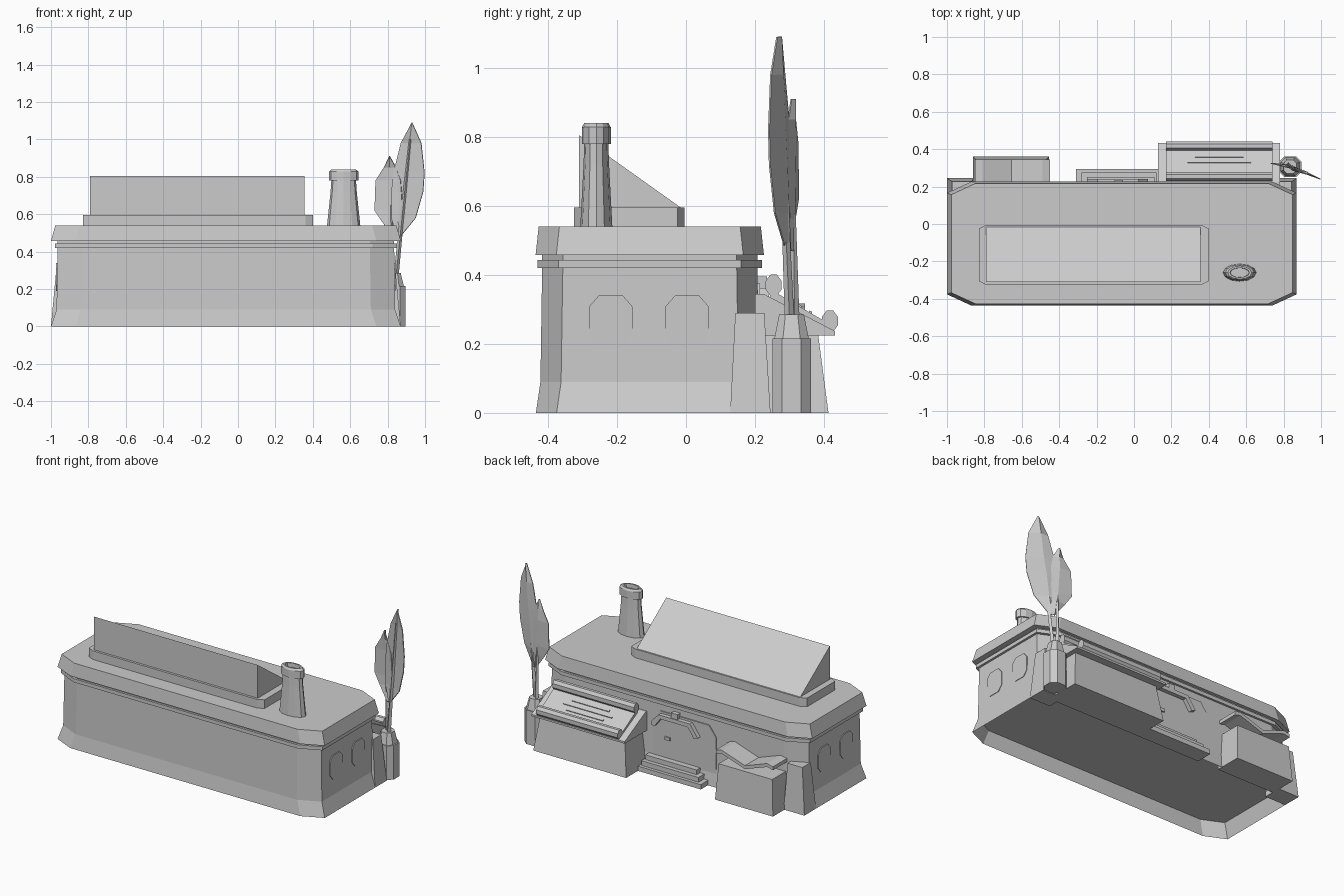
import bpy, bmesh, math

if "Cube" in bpy.data.objects:
    bpy.data.objects.remove(bpy.data.objects["Cube"], do_unlink=True)

grey = bpy.data.materials.new("plain_grey")
grey.use_nodes = True
grey.diffuse_color = (0.6, 0.6, 0.6, 1)
grey.node_tree.nodes["Principled BSDF"].inputs["Base Color"].default_value = (0.6, 0.6, 0.6, 1)


def build(name, verts, faces, fix=True):
    bm = bmesh.new()
    vs = [bm.verts.new(v) for v in verts]
    for f in faces:
        bm.faces.new([vs[i] for i in f])
    if fix:
        bmesh.ops.recalc_face_normals(bm, faces=bm.faces)
    mesh = bpy.data.meshes.new(name)
    bm.to_mesh(mesh)
    bm.free()
    mesh.materials.append(grey)
    ob = bpy.data.objects.new(name, mesh)
    bpy.context.collection.objects.link(ob)
    return ob


def loft(name, rings, bottom=True, top=True):
    """Skin a stack of equal-length point rings."""
    n = len(rings[0])
    faces = [(r * n + i, r * n + (i + 1) % n, (r + 1) * n + (i + 1) % n, (r + 1) * n + i)
             for r in range(len(rings) - 1) for i in range(n)]
    if bottom:
        faces.append(tuple(range(n))[::-1])
    if top:
        faces.append(tuple((len(rings) - 1) * n + i for i in range(n)))
    return build(name, [p for ring in rings for p in ring], faces)


def prism(name, pts, axis, lo, hi):
    """Extrude a 2D outline along the given axis."""
    place = {"x": lambda p, d: (d, p[0], p[1]),
             "y": lambda p, d: (p[0], d, p[1]),
             "z": lambda p, d: (p[0], p[1], d)}[axis]
    return loft(name, [[place(p, d) for p in pts] for d in (lo, hi)])


def chamfered(cx, cy, hx, hy, kx, ky):
    """Rectangle outline with cut corners."""
    q = [(hx, -hy + ky), (hx, hy - ky), (hx - kx, hy), (-hx + kx, hy),
         (-hx, hy - ky), (-hx, -hy + ky), (-hx + kx, -hy), (hx - kx, -hy)]
    return [(cx + a, cy + b) for a, b in q]


def rect(x0, x1, y0, y1, z):
    return [(x0, y0, z), (x1, y0, z), (x1, y1, z), (x0, y1, z)]


def box(name, x0, x1, y0, y1, z0, z1):
    return loft(name, [rect(x0, x1, y0, y1, z0), rect(x0, x1, y0, y1, z1)])


CX, CY = -0.065, -0.105


def hull_ring(z, hx, hy):
    return [(x, y, z) for x, y in chamfered(CX, CY, hx, hy, 0.13, 0.06)]


# Building shell: flared open skirt, walls, band and overhanging roof
loft("building_shell", [hull_ring(*r) for r in (
    (0, 0.935, 0.33), (0.09, 0.905, 0.317), (0.42, 0.9, 0.312), (0.42, 0.914, 0.325),
    (0.443, 0.914, 0.325), (0.443, 0.9, 0.312), (0.457, 0.9, 0.312),
    (0.457, 0.935, 0.331), (0.54, 0.912, 0.322))], bottom=False)
build("floor", hull_ring(0.09, 0.904, 0.316), [tuple(range(8))[::-1]], fix=False)

# End windows
for side in (-1, 1):
    wall = CX + side * 0.903
    for i, y in enumerate((-0.218, 0.003)):
        prism(f"window_{'left' if side > 0 else 'right'}_{i + 1}",
              chamfered(y, 0.265, 0.063, 0.075, 0.028, 0.032), "x", wall - 0.004, wall + 0.004)

# Rooftop plinth and sloped skylight
prism("skylight_plinth", chamfered(-0.215, -0.165, 0.615, 0.16, 0.04, 0.02), "z", 0.53, 0.595)
prism("skylight", [(-0.31, 0.59), (-0.31, 0.805), (-0.015, 0.595), (-0.015, 0.59)],
      "x", -0.79, 0.355)


# Oval chimney with a collar and a shallow flue
def oval(z, rx, ry, n=12):
    return [(0.565 + rx * math.cos(math.tau * i / n),
             -0.26 + ry * math.sin(math.tau * i / n), z) for i in range(n)]


loft("chimney", [oval(*r) for r in (
    (0.53, 0.09, 0.047), (0.72, 0.07, 0.037), (0.78, 0.066, 0.035), (0.78, 0.078, 0.042),
    (0.828, 0.078, 0.042), (0.84, 0.064, 0.035), (0.84, 0.052, 0.026), (0.815, 0.05, 0.025))])

# Rear corner pillars
for side, label in ((-1, "right"), (1, "left")):
    a, b = sorted((CX + side * 0.935, CX + side * 0.79))
    c, d = sorted((CX + side * 0.908, CX + side * 0.805))
    loft(f"pillar_{label}", [rect(a, b, 0.128, 0.245, 0), rect(c, d, 0.143, 0.227, 0.29)])

# Serving counter with a sloped roller tray
loft("counter_base", [rect(0.13, 0.78, 0.19, 0.413, 0), rect(0.16, 0.75, 0.19, 0.383, 0.227)])
prism("counter_top", [(0.2, 0.225), (0.432, 0.225), (0.432, 0.237), (0.225, 0.345), (0.2, 0.345)],
      "x", 0.127, 0.78)
prism("tray_sheet", [(0.24, 0.33), (0.41, 0.24), (0.415, 0.258), (0.25, 0.355)], "x", 0.17, 0.74)
for label, y, z in (("upper", 0.254, 0.37), ("lower", 0.417, 0.266)):
    pts = [(y + 0.025 * math.cos(math.tau * (i + 0.5) / 8),
            z + 0.033 * math.sin(math.tau * (i + 0.5) / 8)) for i in range(8)]
    prism(f"tray_roller_{label}", pts, "x", 0.17, 0.74)
for i, (y, half) in enumerate(((0.3, 0.13), (0.33, 0.17), (0.36, 0.13))):
    z = 0.355 - (y - 0.25) * 0.588
    prism(f"tray_slat_{i + 1}", [(y - 0.004, z), (y + 0.004, z - 0.005),
                                 (y + 0.006, z + 0.002), (y - 0.002, z + 0.007)],
          "x", 0.455 - half, 0.455 + half)

# Rear door with hood, lamp, knob and steps
prism("door", [(-0.36, 0.08), (0.08, 0.08), (0.08, 0.31), (0.03, 0.375),
               (-0.31, 0.375), (-0.36, 0.31)], "y", 0.2, 0.214)
prism("door_hood", [(0.075, 0.285), (0.075, 0.31), (0.025, 0.362), (-0.195, 0.362),
                    (-0.25, 0.285), (-0.222, 0.275), (-0.18, 0.338), (0.012, 0.338),
                    (0.052, 0.285)], "y", 0.2, 0.24)
box("door_lamp", -0.105, -0.06, 0.2, 0.235, 0.36, 0.395)
box("door_knob", -0.04, -0.005, 0.2, 0.222, 0.205, 0.225)
for i, (depth, x1) in enumerate(((0.295, 0.13), (0.275, 0.12), (0.25, 0.11))):
    box(f"step_{i + 1}", -x1 - 0.18 + i * 0.02, x1, 0.19, depth, 0.03 * i, 0.03 * (i + 1))

# Small stand with a folded board on top
loft("stand", [rect(-0.86, -0.455, 0.19, 0.36, 0), rect(-0.845, -0.47, 0.19, 0.345, 0.225)])
vee = [(-0.45, 0.285), (-0.49, 0.295), (-0.655, 0.24), (-0.81, 0.295), (-0.85, 0.285)]
prism("folded_board", vee + [(x, z + 0.022) for x, z in vee[::-1]], "y", 0.205, 0.345)


# Plant pot, stems and leaves
def pot_ring(z, rx, ry):
    return [(x, y, z) for x, y in chamfered(0.835, 0.306, rx, ry, rx * 0.5, ry * 0.5)]


loft("plant_pot", [pot_ring(*r) for r in (
    (0, 0.06, 0.056), (0.215, 0.06, 0.056), (0.215, 0.052, 0.05), (0.285, 0.035, 0.036))])


def stem(name, foot, head, r):
    loft(name, [[(p[0] + a * w, p[1] + b * w, p[2]) for a, b in ((1, 0), (0, 1), (-1, 0), (0, -1))]
                for p, w in ((foot, r), (head, r * 0.4))])


def leaf(name, rows, plane, fold):
    """Rows of (z, left x, rib x, right x); plane gives y from x, fold pushes the rib out."""
    verts = [(x, plane(x) + (fold if k == 1 else 0), z)
             for z, *xs in rows for k, x in enumerate(xs)]
    faces = [(3 * r + k, 3 * r + k + 1, 3 * r + k + 4, 3 * r + k + 3)
             for r in range(len(rows) - 1) for k in range(2)]
    ob = build(name, verts, faces)
    mod = ob.modifiers.new("thickness", "SOLIDIFY")
    mod.thickness = 0.005
    mod.offset = 0


leaf("large_leaf", [(0.47, 0.85, 0.855, 0.86), (0.58, 0.82, 0.87, 0.95), (0.72, 0.82, 0.885, 0.99),
                    (0.82, 0.83, 0.9, 0.997), (0.98, 0.87, 0.917, 0.98),
                    (1.09, 0.929, 0.93, 0.931)],
     lambda x: 0.3 - 0.36 * (x - 0.83), 0.012)
leaf("small_leaf", [(0.47, 0.835, 0.84, 0.85), (0.56, 0.77, 0.83, 0.87), (0.62, 0.73, 0.82, 0.88),
                    (0.78, 0.735, 0.81, 0.87), (0.85, 0.78, 0.812, 0.845),
                    (0.91, 0.809, 0.81, 0.811)],
     lambda x: 0.325 - 0.25 * (x - 0.73), 0.012)
stem("large_stem", (0.845, 0.3, 0.27), (0.92, 0.27, 1.0), 0.014)
stem("small_stem", (0.825, 0.315, 0.27), (0.822, 0.31, 0.65), 0.014)
